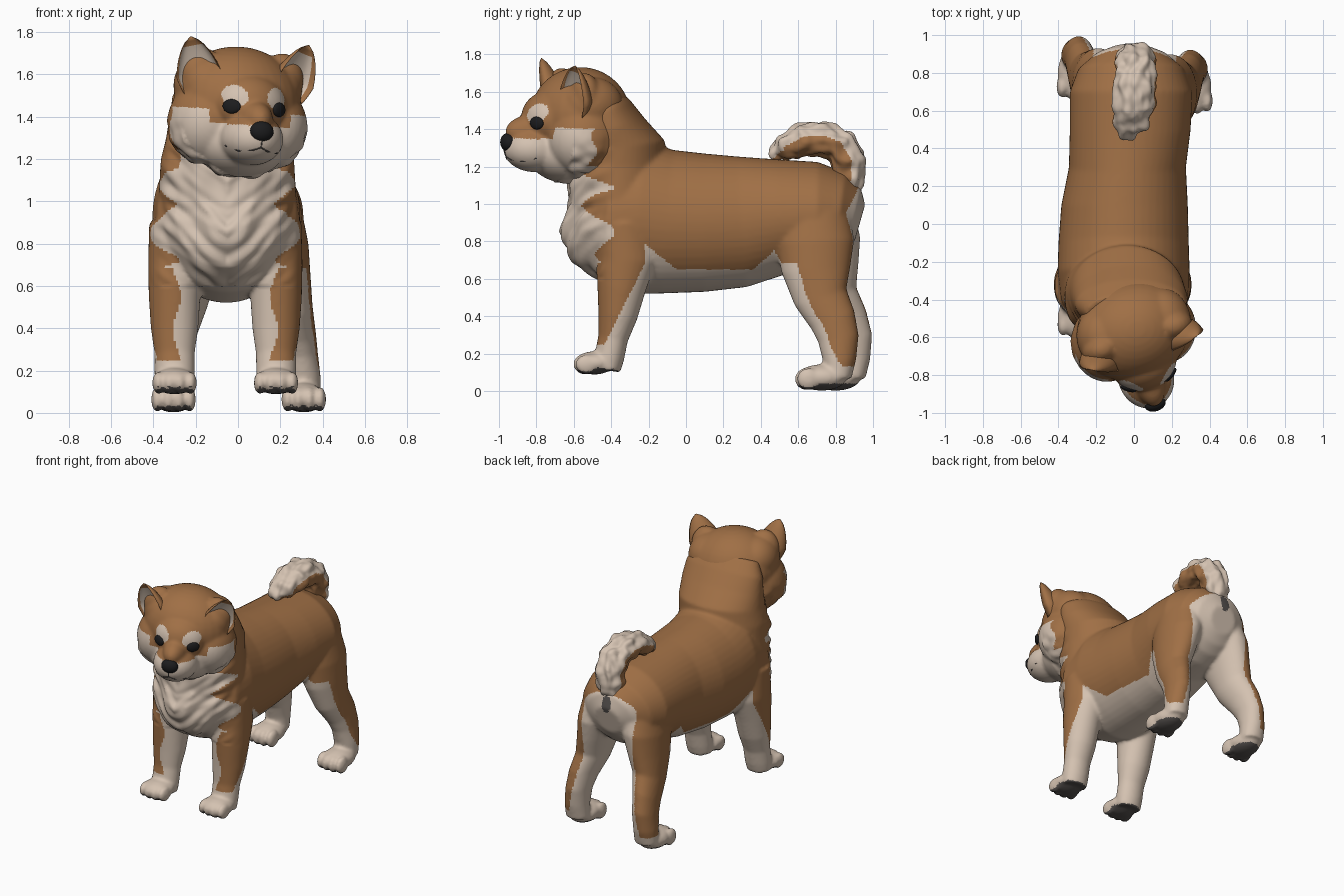
import bpy, bmesh, math
from mathutils import Vector, Matrix, noise

if "Cube" in bpy.data.objects:
    bpy.data.objects.remove(bpy.data.objects["Cube"])


def material(name, rgb):
    m = bpy.data.materials.new(name)
    m.use_nodes = True
    m.diffuse_color = (*rgb, 1)
    node = next(n for n in m.node_tree.nodes if n.type == "BSDF_PRINCIPLED")
    node.inputs["Base Color"].default_value = (*rgb, 1)
    node.inputs["Roughness"].default_value = 0.8
    return m


TAN, CREAM, PAD, BLACK = range(4)
MATS = [material("tan_fur", (0.35, 0.16, 0.06)), material("cream_fur", (0.66, 0.54, 0.44)),
        material("grey_pad", (0.09, 0.08, 0.075)), material("black", (0.012, 0.012, 0.013))]


def ball(bm, loc, size):
    bmesh.ops.create_uvsphere(bm, u_segments=32, v_segments=20, radius=1,
                              matrix=Matrix.LocRotScale(Vector(loc), None, Vector(size)))


def loft(bm, pts, n=48):
    """Closed tube through (x, y, z, half width, half depth) sections."""
    cs = [Vector(p[:3]) for p in pts]
    rings = []
    for i, p in enumerate(pts):
        t = (cs[min(i + 1, len(cs) - 1)] - cs[max(i - 1, 0)]).normalized()
        side = Vector((1, 0, 0))
        nrm = t.cross(side).normalized()
        rings.append([bm.verts.new(cs[i] + side * p[3] * math.cos(a) + nrm * p[4] * math.sin(a))
                      for a in (2 * math.pi * k / n for k in range(n))])
    for r, s in zip(rings, rings[1:]):
        for k in range(n):
            bm.faces.new((r[k], r[(k + 1) % n], s[(k + 1) % n], s[k]))
    bm.faces.new(rings[0])
    bm.faces.new(rings[-1])


def add_object(name, bm):
    bmesh.ops.recalc_face_normals(bm, faces=bm.faces[:])
    me = bpy.data.meshes.new(name)
    bm.to_mesh(me)
    bm.free()
    for m in MATS:
        me.materials.append(m)
    me.shade_smooth()
    ob = bpy.data.objects.new(name, me)
    bpy.context.scene.collection.objects.link(ob)
    return ob


def skin(name, bm, voxel, passes, rule, fur):
    """Fuse overlapping shapes into one smooth hide, colour it by rule, ruffle the fur."""
    ob = add_object(name, bm)
    rm = ob.modifiers.new("fuse", "REMESH")
    rm.mode, rm.voxel_size = "VOXEL", voxel
    sm = ob.modifiers.new("soften", "SMOOTH")
    sm.factor, sm.iterations = 0.5, passes
    dg = bpy.context.evaluated_depsgraph_get()
    me = bpy.data.meshes.new_from_object(ob.evaluated_get(dg))
    ob.modifiers.clear()
    ob.data = me
    me.materials.clear()
    for m in MATS:
        me.materials.append(m)
    for f in me.polygons:
        f.material_index = rule(f.center, f.normal)
    moves = [v.normal * fur(v.co) for v in me.vertices]
    for v, d in zip(me.vertices, moves):
        v.co += d
    me.shade_smooth()
    return ob


# --- torso, neck and legs
bm = bmesh.new()
loft(bm, [(-.04, -.63, .97, .1, .13), (-.05, -.55, .94, .25, .26), (-.05, -.42, .92, .335, .35),
          (-.055, -.25, .93, .35, .41), (-.055, -.1, .905, .345, .385), (-.05, .1, .9, .335, .37),
          (-.035, .3, .905, .31, .35), (-.02, .5, .93, .32, .31), (-.015, .7, .935, .325, .29),
          (-.015, .82, .925, .28, .245), (-.015, .895, .91, .19, .18), (-.015, .93, .9, .1, .1)])
loft(bm, [(-.05, -.36, .95, .33, .27), (-.05, -.37, 1.2, .315, .265), (-.035, -.37, 1.3, .305, .26),
          (-.02, -.4, 1.4, .305, .19), (-.015, -.43, 1.5, .295, .145), (-.015, -.47, 1.59, .24, .1)])


def paw(bm, x, y, z, rx, ry, rz, toe_y):
    ball(bm, (x, y, z), (rx, ry, rz))
    for k in (-1.5, -.5, .5, 1.5):
        ball(bm, (x + k * .051, toe_y + .012 * abs(k), z - .008), (.029, .06, rz * .86))


HIP = .003
for s in (-1, 1):
    # front leg
    fx = -.06 + s * .24
    loft(bm, [(fx - s * .02, -.33, .9, .14, .16), (fx, -.32, .7, .125, .16), (fx, -.345, .55, .122, .13),
              (fx, -.365, .4, .112, .105), (fx, -.39, .28, .095, .08), (fx, -.41, .18, .095, .08),
              (fx, -.42, .11, .09, .07)])
    paw(bm, fx, -.49, .15, .105, .11, .062, -.55)
    # hind leg, one set a little further back
    dy = .075 if s < 0 else 0
    leg = [(.16, .68, .95, .14, .19), (.19, .69, .8, .14, .21), (.22, .695, .65, .12, .185),
           (.25, .72, .5, .1, .145), (.28, .785, .38, .085, .125), (.295, .815, .28, .08, .11),
           (.305, .82, .17, .083, .09), (.305, .815, .07, .083, .07)]
    loft(bm, [(HIP + s * x, y + dy * min(1, 1.25 - z), z, a, b) for x, y, z, a, b in leg])
    paw(bm, HIP + s * .308, .725 + dy, .072, .1, .135, .07, .635 + dy)


def body_rule(p, n):
    x, y, z = p
    s = 1 if x > (-.06 if y < .2 else HIP) else -1
    if n.z < -.55 and z < (.125 if y < .2 else .04):
        return PAD
    if y > .8 and ((x + .015) / .035) ** 2 + ((z - 1.02) / .06) ** 2 < 1:
        return PAD
    if y < -.1 and z < .68:                      # front legs
        outer = s * (x + .06) > .23 + .02 * math.sin(z * 20)
        return TAN if outer and y < -.2 - .5 * (.72 - z) and z > .25 else CREAM
    if y < -.3:                                  # chest bib
        edge = -.435 + .055 * math.cos((z - .85) * 26)
        if z > 1.09:
            edge = max(-.55, -.38 - 2.5 * (z - 1.09))
        notch = .23 + 1.2 * abs(z - .99)         # tan shoulder patch
        return CREAM if y < edge and abs(x + .06) < notch and z < 1.36 else TAN
    if y < .47:                                  # belly
        rise = .9 * max(0, y - .36) + .8 * max(0, -.05 - y)
        return CREAM if y > -.22 and z < .65 + rise else TAN
    front = .48 + .58 * (.74 - z)                # haunches
    inside = s * (x - HIP)
    if z < .76:
        if (inside < .19 + .2 * (.75 - z) or y < front or z < .13 + .3 * max(0, .85 - y)
                or (n.y < -.35 and z < .68)):
            return CREAM
    rear = y > .845 + .5 * max(0, z - .93) and inside < .22
    return CREAM if rear and .44 < z < 1.1 else TAN


def chest_fur(p):
    if p.y > -.38 or not .6 < p.z < 1.3:
        return 0
    q = Vector((abs(p.x + .05) * 9, p.y * 6, p.z * 17 - abs(p.x + .05) * 12))
    return .022 * noise.noise(q) * min(1, (-.38 - p.y) * 8)


skin("body", bm, .0115, 7, body_rule, chest_fur)

# --- head, modelled facing front then turned and tilted
HEAD = (Matrix.Translation((-.012, -.55, 1.42)) @ Matrix.Rotation(math.radians(18), 4, "Z")
        @ Matrix.Rotation(math.radians(4), 4, "Y"))
bm = bmesh.new()
ball(bm, (0, -.015, .05), (.305, .265, .262))
ball(bm, (0, -.27, -.125), (.15, .17, .125))
ball(bm, (0, -.275, -.035), (.085, .16, .095))
ball(bm, (0, -.19, .035), (.18, .15, .15))
ball(bm, (0, -.08, -.15), (.23, .22, .16))
for s in (-1, 1):
    ball(bm, (s * .16, -.04, -.06), (.178, .2, .2))
    ball(bm, (s * .17, -.01, .12), (.14, .17, .15))
    ball(bm, (s * .2, -.06, .17), (.105, .08, .125))


def head_rule(p, n):
    x, y, z = abs(p.x), p.y, p.z
    if y < -.1 and ((x - .102) / .054) ** 2 + ((z - .072) / .052) ** 2 < 1:
        return CREAM                             # brow spots
    top = -.065 if x < .15 and y < -.18 else .005
    if .1 < x < .2 and -.28 < y < -.15:
        top = -.06                               # tan patch under the eye
    back = -.045 + .02 * math.sin(z * 40) + (.1 if z < -.2 else 0)
    return CREAM if z < top and y < back else TAN


def ruff(p):
    return .018 * noise.noise(p * 16) * min(1, max(0, -p.z - .02) * 6) if p.y > -.15 else 0


head = skin("head", bm, .011, 9, head_rule, ruff)

# mouth line laid on the muzzle
for s, name in ((-1, "mouth_right"), (1, "mouth_left")):
    cu = bpy.data.curves.new(name, "CURVE")
    cu.dimensions, cu.bevel_depth, cu.bevel_resolution = "3D", .004, 1
    path = [(0, -.46, -.13), (0, -.45, -.175), (.045, -.43, -.195), (.1, -.37, -.19), (.135, -.3, -.165)]
    sp = cu.splines.new("POLY")
    sp.points.add(len(path) - 1)
    for pt, (x, y, z) in zip(sp.points, path):
        hit = head.closest_point_on_mesh((s * x, y, z))[1]
        pt.co = (*(HEAD @ hit), 1)
    cu.materials.append(MATS[PAD])
    ob = bpy.data.objects.new(name, cu)
    bpy.context.scene.collection.objects.link(ob)


def dark_ball(name, loc, size, turn=0):
    b = bmesh.new()
    ball(b, (0, 0, 0), size)
    for f in b.faces:
        f.material_index = BLACK
    b.transform(HEAD @ Matrix.Translation(loc) @ Matrix.Rotation(turn, 4, "Z"))
    add_object(name, b)


# --- nose and eyes
dark_ball("nose", (0, -.422, -.09), (.057, .038, .048))
for s, side in ((-1, "right"), (1, "left")):
    spot = head.closest_point_on_mesh((s * .14, -.33, .018))[1]
    dark_ball("eye_" + side, spot, (.044, .016, .034), s * .6)

    # --- cupped ear, pale inside, thick at the back
    b = bmesh.new()
    n, rows = 28, 12
    rings = []
    for i in range(rows + 1):
        u = i / rows
        w = .118 * max(.002, 1 - u ** 1.9) ** .66 * (.72 + .28 * min(1, u * 3))
        ring = []
        for k in range(n):
            a = 2 * math.pi * k / n
            c, h = math.cos(a), math.sin(a)
            depth = h * (1.1 - .25 * u) if h > 0 else -h * .4 - .35 * abs(c) ** 8
            ring.append(b.verts.new((w * c, w * .8 * depth - .035 * u, .275 * u)))
        rings.append(ring)
    for i in range(rows):
        for k in range(n):
            r, t, j = rings[i], rings[i + 1], (k + 1) % n
            f = b.faces.new((r[k], r[j], t[j], t[k]))
            f.material_index = CREAM if n / 2 + 2 <= k < n - 2 and i < rows - 2 else TAN
    b.faces.new(rings[0])
    b.faces.new(rings[-1])
    b.transform(HEAD @ Matrix.Translation((s * .205, -.115, .08)) @ Matrix.Rotation(s * .28, 4, "Y")
                @ Matrix.Rotation(s * .4, 4, "Z"))
    add_object("ear_" + side, b)

head.data.transform(HEAD)

# --- curled tail, pale on the outside of the curl
bm = bmesh.new()
loft(bm, [(-.01, .83, 1.02, .07, .07), (0, .865, 1.12, .09, .08), (.01, .87, 1.22, .1, .092),
          (.01, .825, 1.305, .108, .095), (.005, .73, 1.35, .112, .092), (0, .62, 1.342, .112, .09),
          (-.015, .53, 1.3, .09, .072), (-.025, .47, 1.265, .05, .04), (-.03, .445, 1.25, .02, .018)])


def tail_rule(p, n):
    out = Vector((0, p.y - .68, p.z - 1.2)).normalized()
    return CREAM if n.dot(out) > .25 or p.z < 1.12 else TAN


def tail_fur(p):
    return .024 * noise.noise(Vector((p.x * 24, p.y * 15, p.z * 15)))


skin("tail", bm, .01, 3, tail_rule, tail_fur)
